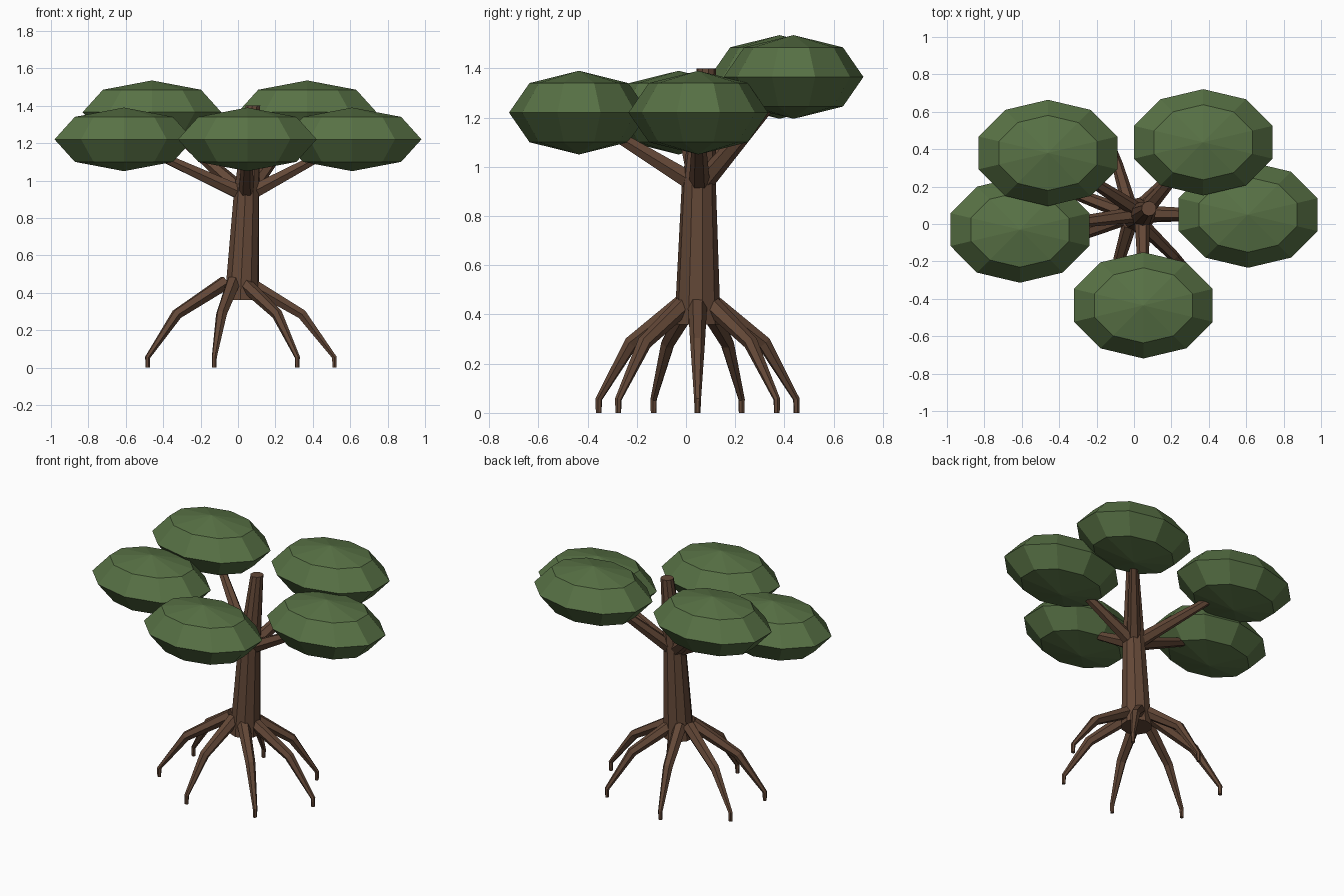
import bpy, bmesh, math
from mathutils import Vector

if "Cube" in bpy.data.objects:
    bpy.data.objects.remove(bpy.data.objects["Cube"])


def material(name, rgb):
    m = bpy.data.materials.new(name)
    m.diffuse_color = (*rgb, 1)
    m.use_nodes = True
    m.node_tree.nodes["Principled BSDF"].inputs["Base Color"].default_value = m.diffuse_color
    return m


BARK = material("brown bark", (0.125, 0.064, 0.038))
LEAF = material("leaf green", (0.098, 0.168, 0.06))


def tube(name, points, radii, sides, mat, flat_ends=False):
    """Closed tapered flat-faced tube through the points."""
    pts = [Vector(p) for p in points]
    bm = bmesh.new()
    rings = []
    for i, (p, r) in enumerate(zip(pts, radii)):
        t = Vector((0, 0, 0))
        if i > 0:
            t += (p - pts[i - 1]).normalized()
        if i < len(pts) - 1:
            t += (pts[i + 1] - p).normalized()
        t = Vector((0, 0, 1)) if flat_ends else t.normalized()
        # sideways axis stays level along the whole tube
        run = pts[-1] - pts[0]
        side = Vector((-run.y, run.x, 0)).normalized()
        up = t.cross(side).normalized()
        rings.append([bm.verts.new(p + r * (math.cos(a) * side + math.sin(a) * up))
                      for a in (2 * math.pi * k / sides for k in range(sides))])
    for a, b in zip(rings, rings[1:]):
        for k in range(sides):
            n = (k + 1) % sides
            bm.faces.new((a[k], a[n], b[n], b[k]))
    bm.faces.new(rings[0])
    bm.faces.new(rings[-1])
    bmesh.ops.recalc_face_normals(bm, faces=bm.faces)
    me = bpy.data.meshes.new(name)
    bm.to_mesh(me)
    bm.free()
    me.materials.append(mat)
    ob = bpy.data.objects.new(name, me)
    bpy.context.collection.objects.link(ob)
    return ob


# Leaning trunk
tube("trunk", [(0.02, 0.047, 0.36), (0.045, 0.052, 0.92), (0.08, 0.083, 1.40)],
     [0.094, 0.070, 0.040], 10, BARK, flat_ends=True)

# Seven stilt roots spread around the trunk
for i in range(7):
    a = 2 * math.pi * i / 7
    profile = [(0.12, 0.455), (0.67, 0.285), (1.0, 0.055), (1.0, 0.0)]
    path = [(-0.01 + 0.525 * s * math.cos(a), 0.047 + 0.412 * s * math.sin(a), z)
            for s, z in profile]
    tube(f"root_{i + 1}", path, [0.040, 0.030, 0.014, 0.012], 6, BARK)

# Leaf clumps, each carried by one branch
clumps = [(-0.61, -0.03, 1.22), (-0.46, 0.38, 1.365), (0.37, 0.437, 1.365),
          (0.61, 0.05, 1.22), (0.05, -0.435, 1.22)]
for i, c in enumerate(clumps):
    tube(f"branch_{i + 1}", [(0.045, 0.055, 0.92), c], [0.044, 0.018], 6, BARK)
    bpy.ops.mesh.primitive_uv_sphere_add(segments=10, ring_count=4, radius=1, location=c)
    ob = bpy.context.object
    ob.name = f"leaf_clump_{i + 1}"
    ob.scale = (0.39, 0.284, 0.17)
    ob.data.materials.append(LEAF)
